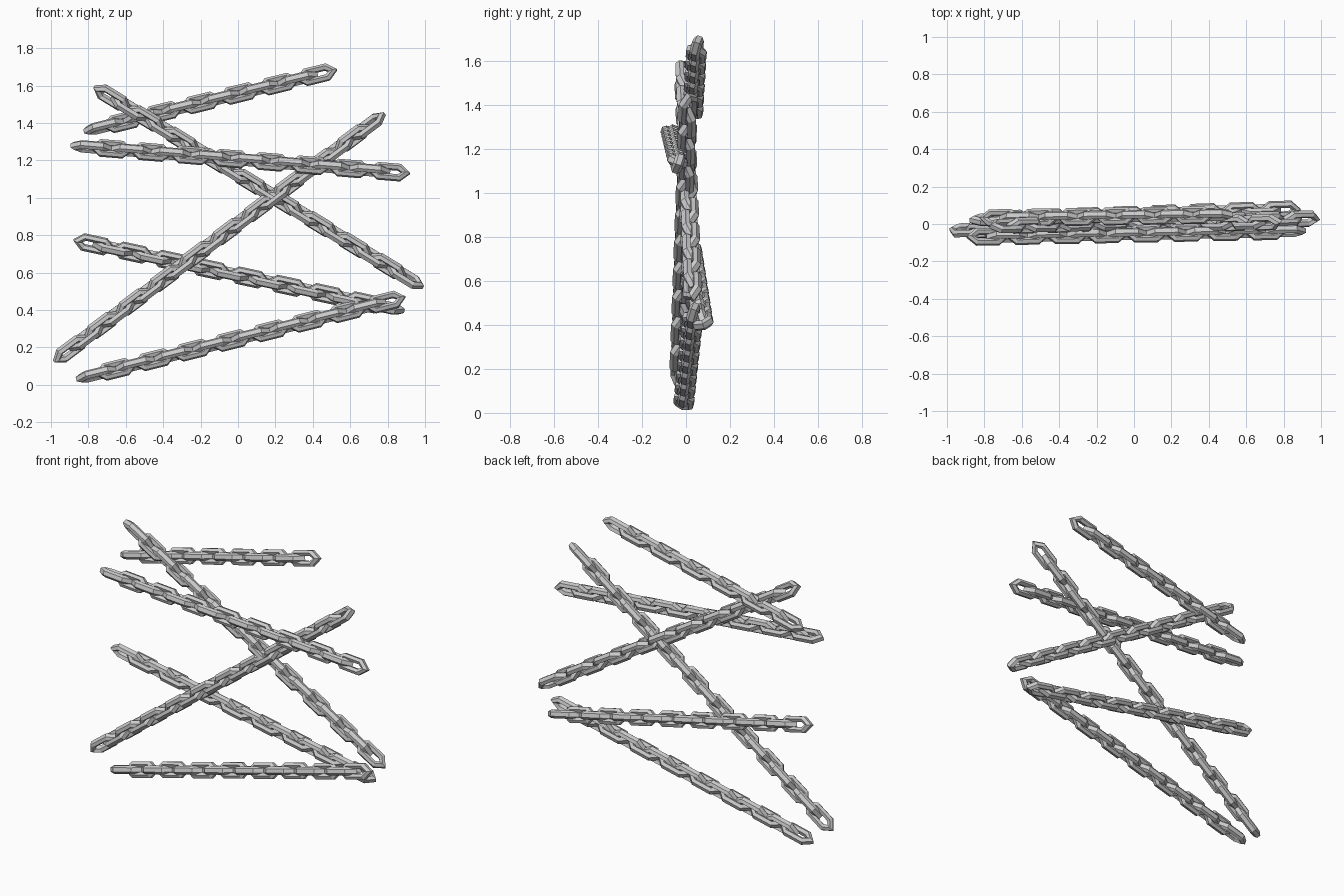
import bpy, bmesh, math
from mathutils import Vector, Matrix

if "Cube" in bpy.data.objects:
    bpy.data.objects.remove(bpy.data.objects["Cube"])

LINK = 0.226       # outer link length
HALF_T = 0.024     # half thickness of the wire across the link plane

# Outer and inner corners of the six-sided link, lying in its local XY plane
def corners(tip, shoulder, width):
    return [(tip, 0), (shoulder, width), (-shoulder, width),
            (-tip, 0), (-shoulder, -width), (shoulder, -width)]

OUTER = corners(LINK / 2, 0.062, 0.046)
INNER = corners(LINK / 2 - 0.045, 0.047, 0.014)


def add_link(bm, mat):
    """One faceted link: six mitred corners, six-sided wire."""
    rings = []
    for (ox, oy), (ix, iy) in zip(OUTER, INNER):
        ring = []
        for k in range(6):
            a = math.radians(30 + 60 * k)
            s = 0.5 + 0.5 * math.cos(a) / math.cos(math.radians(30))
            ring.append(bm.verts.new(mat @ Vector((
                ix + (ox - ix) * s, iy + (oy - iy) * s, HALF_T * math.sin(a)))))
        rings.append(ring)
    for i in range(6):
        r0, r1 = rings[i], rings[(i + 1) % 6]
        for k in range(6):
            bm.faces.new((r0[k], r1[k], r1[(k + 1) % 6], r0[(k + 1) % 6]))


def chain(name, start, end, count, roll):
    """Straight chain of links, each turned a quarter about the chain axis."""
    start, end = Vector(start), Vector(end)
    u = (end - start).normalized()
    front = Vector((0, -1, 0))
    front = (front - u * front.dot(u)).normalized()
    up = front.cross(u)
    if up.z < 0:
        up = -up
    first, last = start + u * LINK / 2, end - u * LINK / 2
    bm = bmesh.new()
    for i in range(count):
        r = math.radians(roll + 90 * (i % 2))
        n = front * math.cos(r) + up * math.sin(r)
        mat = Matrix((u, n.cross(u), n)).transposed().to_4x4()
        mat.translation = first.lerp(last, i / (count - 1))
        add_link(bm, mat)
    bmesh.ops.recalc_face_normals(bm, faces=bm.faces)
    me = bpy.data.meshes.new(name)
    bm.to_mesh(me)
    bm.free()
    bpy.context.collection.objects.link(bpy.data.objects.new(name, me))


# Six crossing chains, left end to right end
chain("top_chain", (-0.825, 0.03, 1.355), (0.53, 0.05, 1.685), 12, 108)
chain("falling_long_chain", (-0.77, -0.012, 1.595), (0.99, 0.03, 0.52), 18, -38)
chain("rising_long_chain", (-0.985, -0.035, 0.125), (0.785, 0.012, 1.45), 20, -38)
chain("upper_front_chain", (-0.895, -0.07, 1.28), (0.92, -0.035, 1.13), 16, 110)
chain("lower_back_chain", (-0.88, 0.02, 0.775), (0.89, 0.08, 0.395), 16, -20)
chain("bottom_chain", (-0.865, -0.012, 0.03), (0.895, 0.035, 0.47), 16, 108)
